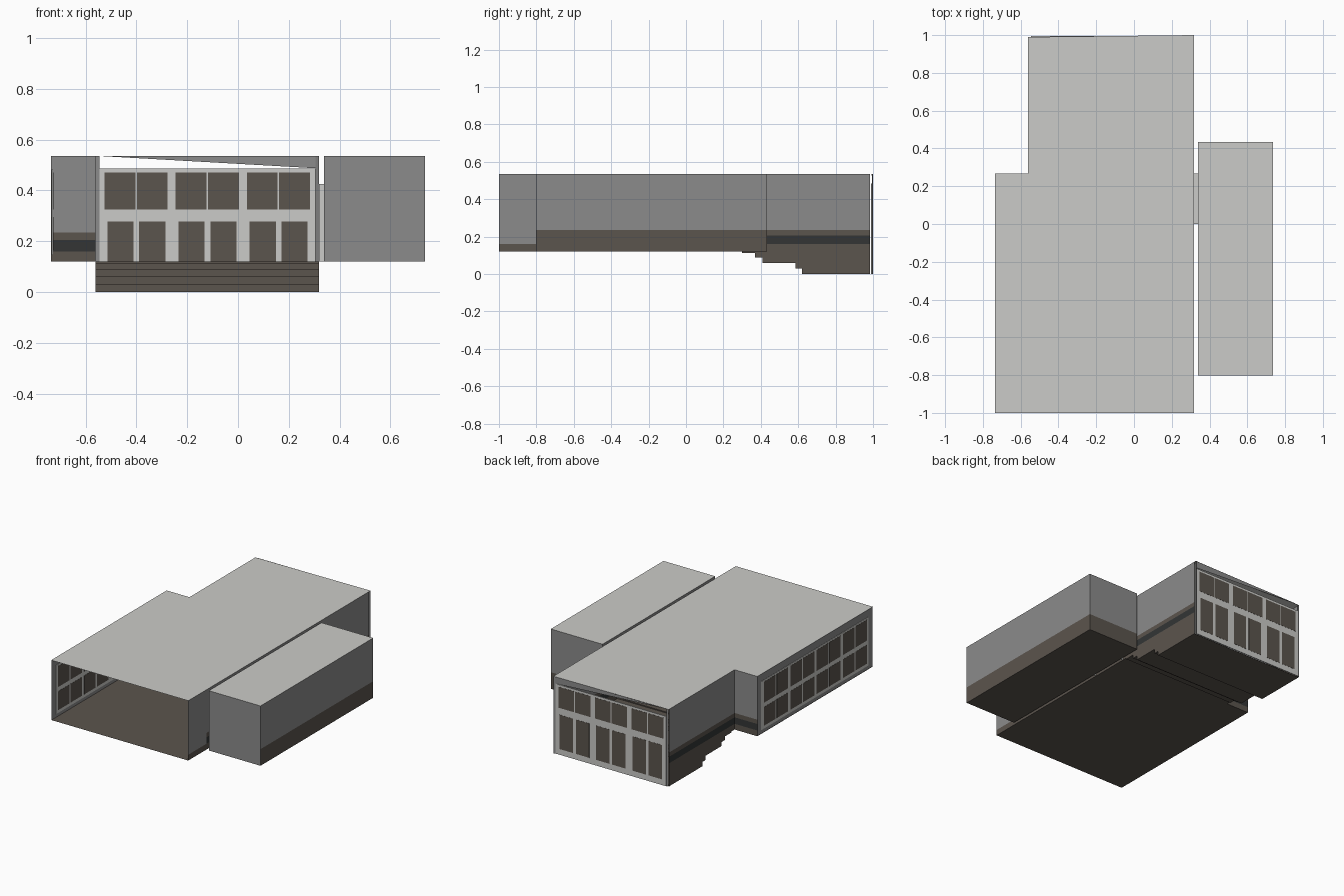
import bpy

if "Cube" in bpy.data.objects:
    bpy.data.objects.remove(bpy.data.objects["Cube"])


def material(name, rgb):
    m = bpy.data.materials.new(name)
    m.diffuse_color = (*rgb, 1)
    m.use_nodes = True
    m.node_tree.nodes["Principled BSDF"].inputs["Base Color"].default_value = m.diffuse_color
    return m


LIGHT = material("light grey", (0.60, 0.60, 0.58))
GREY = material("wall grey", (0.26, 0.26, 0.26))
BROWN = material("dark brown", (0.105, 0.09, 0.075))
BAND = material("charcoal", (0.033, 0.036, 0.036))


def build(name, verts, faces, mats, idx=None):
    me = bpy.data.meshes.new(name)
    me.from_pydata(verts, [], faces)
    for m in mats:
        me.materials.append(m)
    if idx:
        for p, i in zip(me.polygons, idx):
            p.material_index = i
    ob = bpy.data.objects.new(name, me)
    bpy.context.collection.objects.link(ob)
    return ob


def sheet(name, pts, mat):
    return build(name, pts, [range(len(pts))], [mat])


def wall(name, a, b, levels, colours):
    """Upright sheet from plan point a to b, coloured in height bands."""
    v, f = [], []
    for z in levels:
        v += [(*a, z), (*b, z)]
    for i in range(len(colours)):
        f.append((2 * i, 2 * i + 1, 2 * i + 3, 2 * i + 2))
    return build(name, v, f, colours, range(len(colours)))


def boxes(name, spans, mat):
    """Axis-aligned boxes joined in one object; span = (x0,x1,y0,y1,z0,z1)."""
    v, f = [], []
    for x0, x1, y0, y1, z0, z1 in spans:
        n = len(v)
        v += [(x, y, z) for z in (z0, z1) for x, y in ((x0, y0), (x1, y0), (x1, y1), (x0, y1))]
        f += [tuple(n + k for k in q) for q in
              ((3, 2, 1, 0), (4, 5, 6, 7), (0, 1, 5, 4), (1, 2, 6, 5), (2, 3, 7, 6), (3, 0, 4, 7))]
    return build(name, v, f, [mat])


# Main dimensions
L, N, R = -0.735, -0.56, 0.318      # left wall, notch wall, right wall
F, M, B = -1.0, 0.267, 0.985        # open front, notch, back end of side walls
Z0, Z1 = 0.12, 0.535                # hall floor, roof
LEVELS = [Z0, 0.16, 0.205, 0.235, Z1]
COLOURS = [BROWN, BAND, BROWN, GREY]

# Roof
sheet("roof", [(L, F, Z1), (R, F, Z1), (R, 1, Z1), (N, 0.99, Z1), (N, M, Z1), (L, M, Z1)], LIGHT)

# Floor of the hall and the steps going down to the back
sheet("side_floor", [(L, F, Z0), (N, F, Z0), (N, M, Z0), (L, M, Z0)], BROWN)
profile = [(F, Z0), (0.3, Z0), (0.3, 0.113), (0.37, 0.113), (0.37, 0.088), (0.41, 0.088),
           (0.41, 0.06), (0.585, 0.06), (0.585, 0.03), (0.62, 0.03), (0.62, 0), (B, 0)]
v = [(x, y, z) for y, z in profile for x in (N, R)]
build("stepped_floor", v, [(2 * i, 2 * i + 1, 2 * i + 3, 2 * i + 2) for i in range(len(profile) - 1)], [BROWN])

# Brown skirts beside the steps
for side, x in (("left", N), ("right", R)):
    for (y0, z), (y1, zz) in zip(profile[2::2], profile[3::2]):
        sheet(side + "_step_skirt", [(x, y0, z), (x, y1, z), (x, y1, Z0), (x, y0, Z0)], BROWN)

# Side walls with wainscot bands
wall("notch_wall", (L, M), (N, M), LEVELS, COLOURS)
wall("left_rear_wall", (N, M), (N, B), LEVELS, COLOURS)
wall("right_wall", (R, -0.8), (R, B), LEVELS, COLOURS)
wall("right_front_wall", (R, F), (R, -0.8), [Z0, 0.16, Z1], [BROWN, GREY])
wall("left_window_wall", (L + 0.003, F), (L + 0.003, M), [Z0, Z1], [GREY])

# Left window frame, with four pairs of panes in two rows
xc = L + 0.004
boxes("left_window_frame", [(xc - 0.003, xc + 0.003, -0.955, 0.225, 0.145, 0.482)], LIGHT)
panes = []
for i in range(4):
    for d in (0, 0.138):
        y = -0.935 + i * 0.288 + d
        for z0, z1 in ((0.165, 0.295), (0.325, 0.47)):
            panes.append((xc - 0.004, xc + 0.004, y, y + 0.125, z0, z1))
boxes("left_window_panes", panes, BROWN)

# Back window wall, with three pairs of panes in two rows
boxes("back_window_frame", [(-0.545, 0.305, 0.989, 0.995, 0, 0.485)], LIGHT)
panes = []
for i in range(3):
    x = -0.525 + i * 0.28
    for d in (0, 0.127):
        panes.append((x + d, x + d + 0.121, 0.988, 0.996, 0.325, 0.47))
    for d in (0.011, 0.136):
        panes.append((x + d, x + d + 0.103, 0.988, 0.996, 0.04, 0.278))
boxes("back_window_panes", panes, BROWN)

# Back wall edges and the sloping header over the windows
wall("back_left_jamb", (N, 0.99), (-0.545, 0.99), [0, Z1], [GREY])
wall("back_right_jamb", (0.305, 0.995), (R, 1.0), [0, Z1], [GREY])
sheet("sloping_header", [(-0.545, 0.992, Z1), (0.305, 0.998, Z1), (0.305, 0.998, 0.487)], GREY)

# Side annex: grey front, brown base on the other sides
AX, BX, AY, BY = 0.338, 0.735, -0.803, 0.433
base, cols = [Z0, 0.235, Z1], [BROWN, GREY]
wall("annex_front", (AX, AY), (BX, AY), [Z0, Z1], [GREY])
wall("annex_right", (BX, AY), (BX, BY), base, cols)
wall("annex_back", (BX, BY), (AX, BY), base, cols)
wall("annex_left", (AX, BY), (AX, AY), base, cols)
sheet("annex_roof", [(AX, AY, Z1), (BX, AY, Z1), (BX, BY, Z1), (AX, BY, Z1)], LIGHT)
sheet("annex_floor", [(AX, BY, Z0), (BX, BY, Z0), (BX, AY, Z0), (AX, AY, Z0)], BROWN)

# Doorway link between hall and annex
sheet("door_header", [(R, 0.0, 0.425), (AX, 0.0, 0.425), (AX, M, 0.425), (R, M, 0.425)], LIGHT)
wall("door_jamb_front", (R, 0.0), (AX, 0.0), [Z0, 0.425], [LIGHT])
wall("door_jamb_back", (R, M), (AX, M), [Z0, 0.425], [LIGHT])
